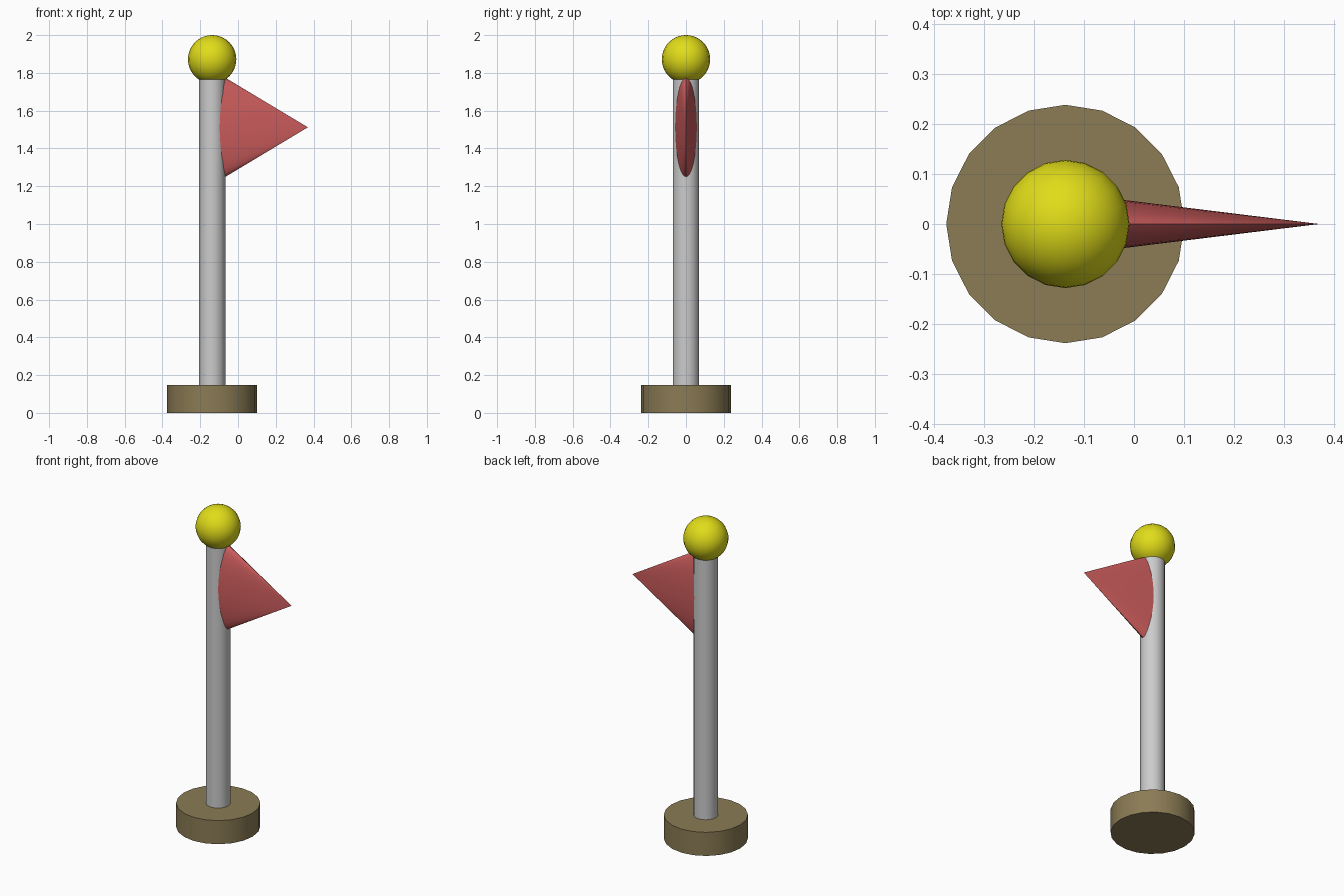
import bpy, math

if "Cube" in bpy.data.objects:
    bpy.data.objects.remove(bpy.data.objects["Cube"])

POLE_X = -0.137


def finish(name, color=None):
    ob = bpy.context.object
    ob.name = name
    bpy.ops.object.transform_apply(location=False, rotation=True, scale=True)
    bpy.ops.object.shade_smooth_by_angle(angle=math.radians(35))
    if color:
        mat = bpy.data.materials.new(name + "_paint")
        mat.diffuse_color = (*color, 1)
        mat.use_nodes = True
        mat.node_tree.nodes["Principled BSDF"].inputs["Base Color"].default_value = mat.diffuse_color
        ob.data.materials.append(mat)
    return ob


def upright_cylinder(name, radius, z0, z1, color=None):
    bpy.ops.mesh.primitive_cylinder_add(
        vertices=20, radius=radius, depth=z1 - z0,
        location=(POLE_X, 0, (z0 + z1) / 2), rotation=(0, 0, math.pi / 2))
    return finish(name, color)


# round foot and pole
upright_cylinder("base", 0.238, 0, 0.147, (0.26, 0.20, 0.09))
upright_cylinder("pole", 0.07, 0.14, 1.77)

# ball on top of the pole
bpy.ops.mesh.primitive_uv_sphere_add(
    segments=20, ring_count=20, radius=0.128, location=(POLE_X, 0, 1.872))
finish("finial_ball", (0.75, 0.72, 0.01))

# pennant: flattened cone, base sunk in the pole, tip towards +x
x0, tip = -0.10, 0.37
bpy.ops.mesh.primitive_cone_add(
    vertices=32, radius1=0.6 * (tip - x0), radius2=0, depth=tip - x0,
    location=((x0 + tip) / 2, 0, 1.512), rotation=(0, math.pi / 2, 0))
bpy.context.object.scale = (1, 0.205, 1)
finish("pennant", (0.62, 0.11, 0.11))
